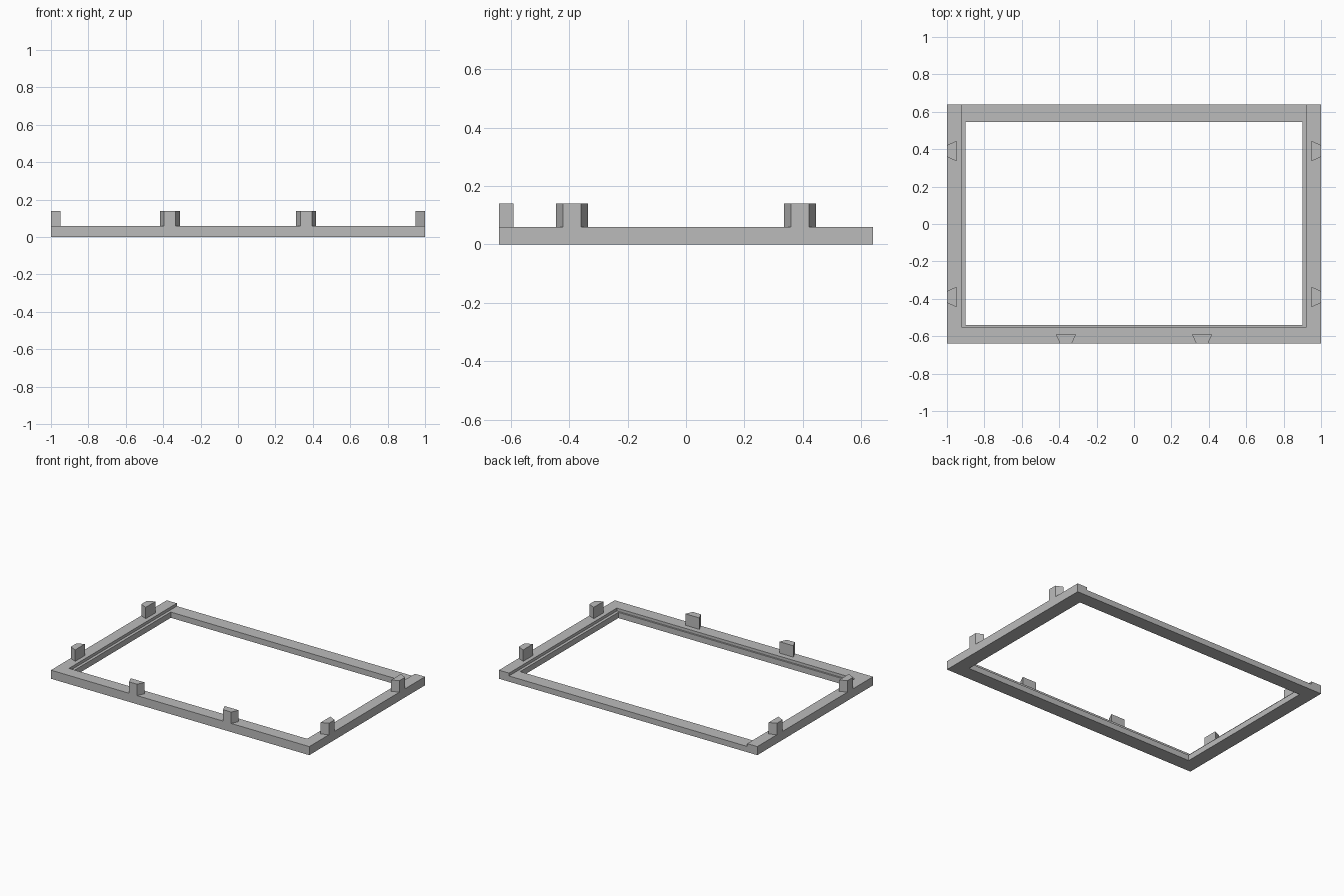
import bpy
import bmesh

cube = bpy.data.objects.get("Cube")
if cube:
    bpy.data.objects.remove(cube)

grey = bpy.data.materials.new("plain_grey")
grey.use_nodes = True
colour = (0.5, 0.5, 0.5, 1)
grey.diffuse_color = colour
grey.node_tree.nodes["Principled BSDF"].inputs["Base Color"].default_value = colour


def prism(name, outline, bottom, top):
    """Extrude a flat outline from bottom to top."""
    bm = bmesh.new()
    face = bm.faces.new([bm.verts.new((x, y, bottom)) for x, y in outline])
    lifted = bmesh.ops.extrude_face_region(bm, geom=[face])["geom"]
    verts = [v for v in lifted if isinstance(v, bmesh.types.BMVert)]
    bmesh.ops.translate(bm, verts=verts, vec=(0, 0, top - bottom))
    bmesh.ops.recalc_face_normals(bm, faces=bm.faces)
    mesh = bpy.data.meshes.new(name)
    bm.to_mesh(mesh)
    bm.free()
    mesh.materials.append(grey)
    obj = bpy.data.objects.new(name, mesh)
    bpy.context.collection.objects.link(obj)
    return obj


def rect(x, y0, y1):
    return [(-x, y0), (x, y0), (x, y1), (-x, y1)]


def cut(target, cutter):
    """Subtract the cutter, apply the result and drop the cutter."""
    cutter.hide_render = True
    mod = target.modifiers.new("cut", "BOOLEAN")
    mod.operation = "DIFFERENCE"
    mod.solver = "EXACT"
    mod.object = cutter
    bpy.context.view_layer.objects.active = target
    bpy.ops.object.modifier_apply(modifier=mod.name)
    bpy.data.objects.remove(cutter)


HALF_X, HALF_Y = 1.0, 0.64
BASE_TOP, LEDGE, TAB_TOP = 0.06, 0.04, 0.14

# Frame with a through opening and a shallow recess open at the back
frame = prism("frame", rect(HALF_X, -HALF_Y, HALF_Y), 0, BASE_TOP)
cut(frame, prism("opening_cutter", rect(0.902, -0.54, 0.545), -0.1, 0.2))
cut(frame, prism("recess_cutter", rect(0.922, -0.552, 0.8), LEDGE, 0.2))


# Dovetail tabs: narrow on the outer edge, wide towards the inside
def tab_profile(centre):
    return [(centre - 0.031, 0), (centre + 0.031, 0),
            (centre + 0.054, 0.05), (centre - 0.054, 0.05)]


for side, sign in (("left", 1), ("right", -1)):
    front = [(a, d - HALF_Y) for a, d in tab_profile(sign * 0.364)]
    prism("front_tab_" + side, front, BASE_TOP, TAB_TOP)
    for end, y in (("front", -0.39), ("back", 0.39)):
        outline = [(sign * (HALF_X - d), a) for a, d in tab_profile(y)]
        prism(f"{side}_tab_{end}", outline, BASE_TOP, TAB_TOP)
